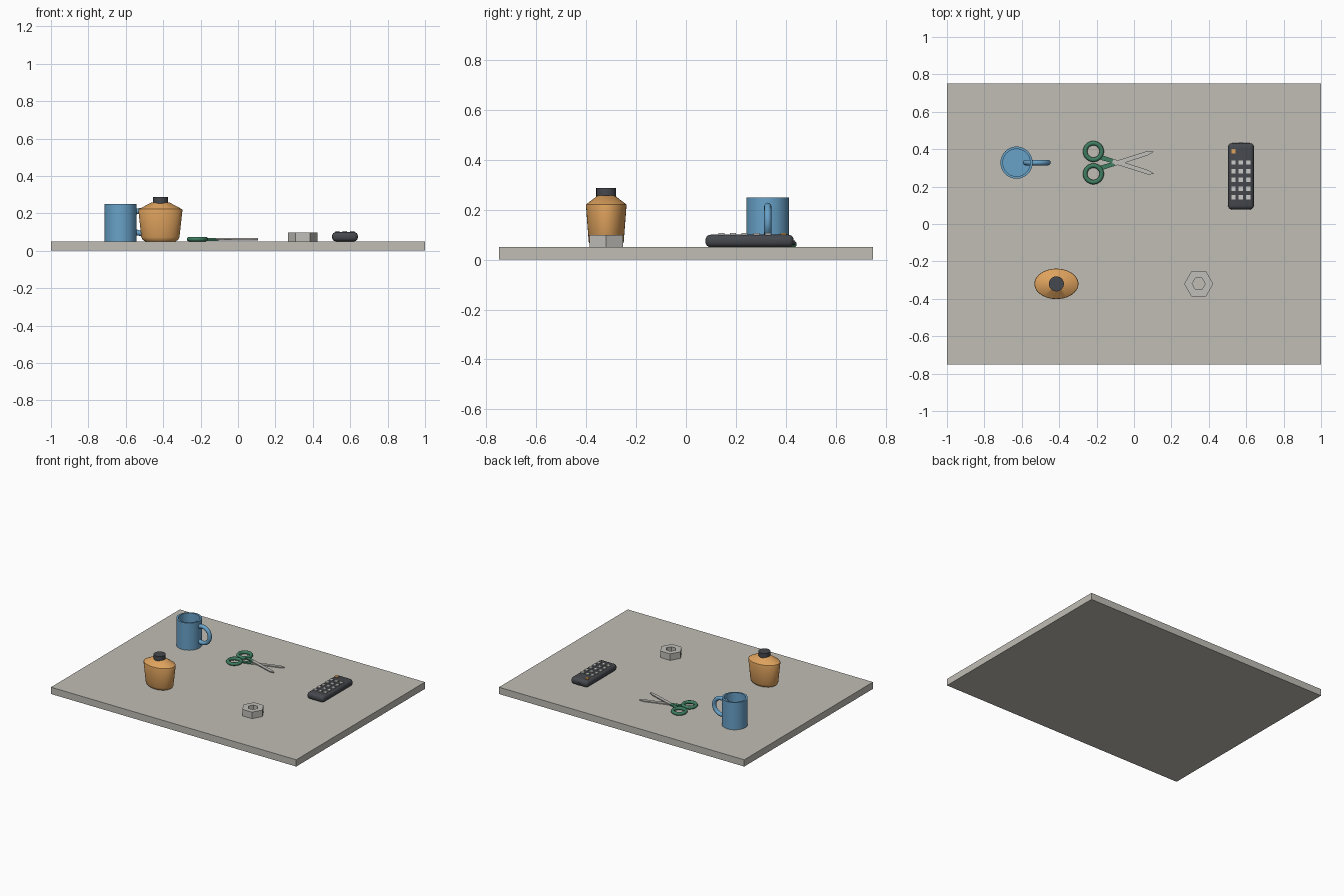
import bpy, bmesh, math
from mathutils import Matrix, Vector

cube = bpy.data.objects.get("Cube")
if cube:
    bpy.data.objects.remove(cube, do_unlink=True)


def material(name, r, g, b):
    m = bpy.data.materials.new(name)
    m.use_nodes = True
    m.diffuse_color = (r, g, b, 1)
    m.node_tree.nodes["Principled BSDF"].inputs["Base Color"].default_value = (r, g, b, 1)
    return m


STONE = material("warm grey board", .53, .51, .46)
BLUE = material("mug blue", .14, .36, .58)
AMBER = material("amber", .73, .36, .11)
DARK = material("charcoal", .06, .065, .075)
GREEN = material("handle green", .05, .21, .12)
STEEL = material("steel", .53, .52, .49)
PALE = material("pale key", .60, .60, .58)
TOP = 0.05  # upper surface of the board


def finish(name, bm, mat, loc=(0, 0, 0), smooth=True):
    bmesh.ops.recalc_face_normals(bm, faces=bm.faces)
    mesh = bpy.data.meshes.new(name)
    bm.to_mesh(mesh)
    bm.free()
    ob = bpy.data.objects.new(name, mesh)
    ob.location = loc
    mesh.materials.append(mat)
    bpy.context.collection.objects.link(ob)
    if smooth:
        bpy.ops.object.select_all(action="DESELECT")
        ob.select_set(True)
        bpy.context.view_layer.objects.active = ob
        bpy.ops.object.shade_smooth_by_angle(angle=math.radians(35))
    return ob


def box(name, size, loc, mat, bevel=0, segments=3):
    bm = bmesh.new()
    bmesh.ops.create_cube(bm, size=1, matrix=Matrix.Diagonal((*size, 1)))
    if bevel:
        bmesh.ops.bevel(bm, geom=bm.edges[:], offset=bevel, segments=segments,
                        profile=0.5, affect="EDGES")
    return finish(name, bm, mat, loc, smooth=bevel > 0)


def lathe(name, profile, loc, mat, sides=40, squash=1, loop=False, smooth=True):
    """Revolve (radius, height) points about z; loop joins last point to first."""
    bm = bmesh.new()
    rings = []
    for i in range(sides):
        a = 2 * math.pi * i / sides
        rings.append([bm.verts.new((r * math.cos(a), r * squash * math.sin(a), z))
                      for r, z in profile])
    n = len(profile)
    for i in range(sides):
        p, q = rings[i], rings[(i + 1) % sides]
        for j in range(n if loop else n - 1):
            k = (j + 1) % n
            bm.faces.new((p[j], q[j], q[k], p[k]))
    bmesh.ops.remove_doubles(bm, verts=bm.verts[:], dist=1e-5)
    return finish(name, bm, mat, loc, smooth)


def ring(name, major, minor, loc, mat, upright=False):
    circle = [(major + minor * math.cos(2 * math.pi * i / 12),
               minor * math.sin(2 * math.pi * i / 12)) for i in range(12)]
    ob = lathe(name, circle, loc, mat, loop=True)
    if upright:
        ob.rotation_euler.x = math.pi / 2
    return ob


def plate(name, outline, z0, z1, loc, mat):
    bm = bmesh.new()
    face = bm.faces.new([bm.verts.new((x, y, z0)) for x, y in outline])
    out = bmesh.ops.extrude_face_region(bm, geom=[face])
    moved = [v for v in out["geom"] if isinstance(v, bmesh.types.BMVert)]
    bmesh.ops.translate(bm, verts=moved, vec=Vector((0, 0, z1 - z0)))
    return finish(name, bm, mat, loc, smooth=False)


# Board
box("board", (2, 1.5, TOP), (0, 0, TOP / 2), STONE)

# Mug: hollow body with a ring handle through the wall
lathe("mug_body", [(0, 0), (.086, 0), (.086, .2), (.073, .2), (.073, .02), (0, .02)],
      (-.628, .328, TOP), BLUE)
ring("mug_handle", .06, .0145, (-.52, .328, .154), BLUE, upright=True)

# Oval bottle with a round cap
lathe("bottle_body", [(0, 0), (.082, 0), (.094, .008), (.102, .022), (.118, .167),
                      (.116, .172), (.05, .207), (0, .207)],
      (-.415, -.32, TOP), AMBER, squash=.69)
lathe("bottle_cap", [(0, .203), (.04, .203), (.04, .237), (0, .237)],
      (-.415, -.32, TOP), DARK)

# Scissors: mirrored finger rings, shanks and crossing blades
pivot = (-.085, .328, 0)
for side, tag in ((1, "back"), (-1, "front")):
    ring("finger_ring_" + tag, .044, .012, (-.217, .328 + side * .06, .062), GREEN)
    lift = .001 if side > 0 else -.006
    slope = Matrix.Rotation(side * math.radians(-17), 4, "Z")

    def turn(points):
        return [(slope @ Vector((x, y, 0))).xy for x, y in points]

    plate("shank_" + tag, turn([(-.1, -.013), (-.02, -.011), (-.02, .011), (-.1, .013)]),
          .059 + lift, .067 + lift, pivot, GREEN)
    plate("blade_" + tag,
          turn([(-.03, -.012 * side), (.172, -.014 * side), (.202, -.001 * side),
                (.165, .009 * side), (-.03, .012 * side)]),
          .06 + lift, .067 + lift, pivot, STEEL)

# Remote: rounded body, lens, key grid and one power key
box("remote_body", (.138, .354, .05), (.572, .255, .075), DARK, bevel=.021, segments=4)
lens = lathe("remote_lens", [(0, -.01), (.009, -.01), (.009, .006), (0, .006)],
             (.572, .431, .068), DARK, sides=16)
lens.rotation_euler.x = -math.pi / 2
for row in range(5):
    for col in range(3):
        box(f"key_{row}_{col}", (.024, .024, .01),
            (.532 + col * .04, .142 + row * .0467, .101), PALE)
box("power_key", (.024, .024, .01), (.532, .39, .101), AMBER)

# Hexagonal nut with a hexagonal hole
lathe("nut", [(.078, 0), (.078, .048), (.035, .048), (.035, 0)],
      (.346, -.32, TOP), STEEL, sides=6, loop=True, smooth=False)
